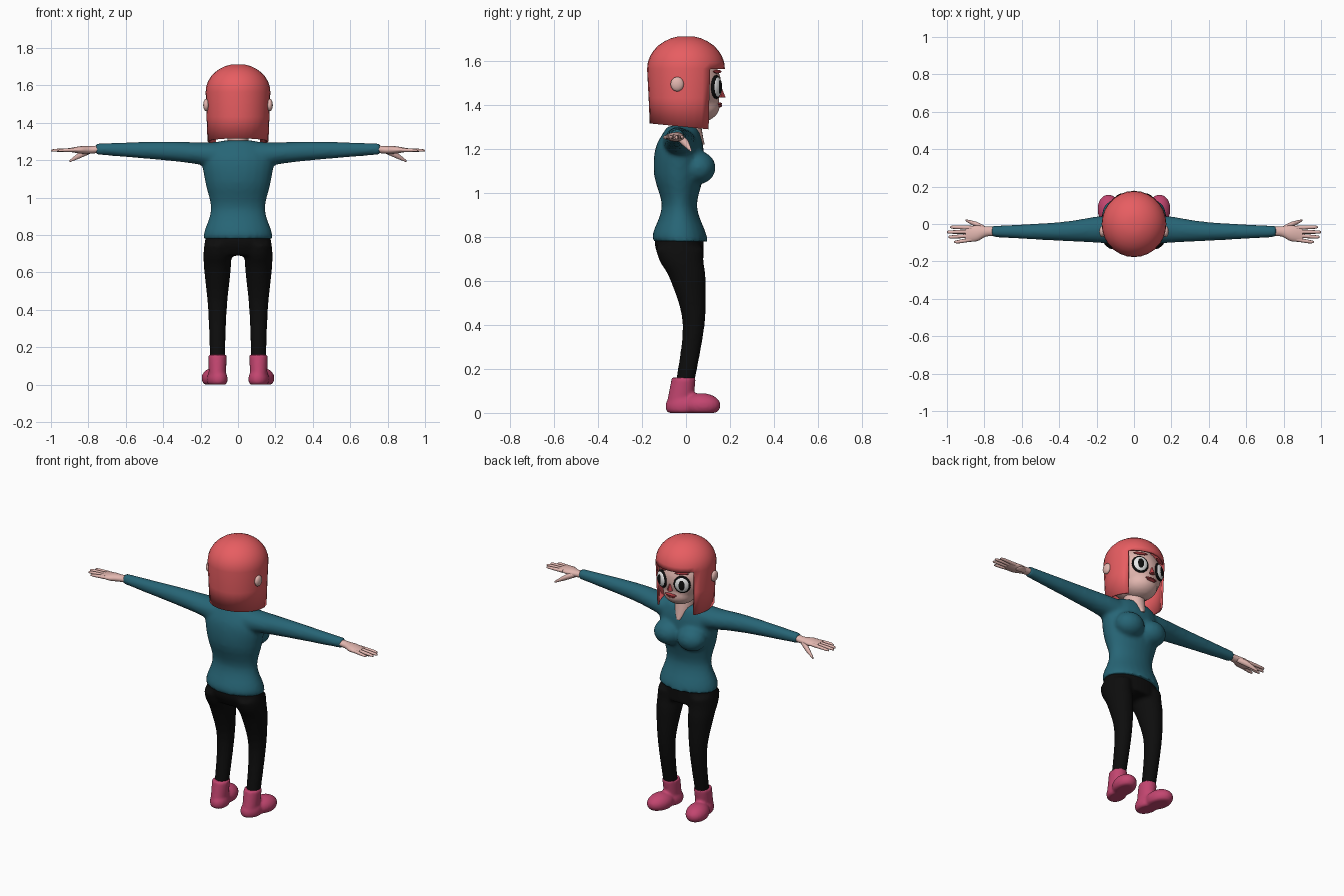
import bpy, bmesh, math
from mathutils import Matrix, Vector

if "Cube" in bpy.data.objects:
    bpy.data.objects.remove(bpy.data.objects["Cube"])

SIDES = (("left", 1), ("right", -1))


def material(name, red, green, blue):
    mat = bpy.data.materials.new(name)
    mat.use_nodes = True
    mat.diffuse_color = (red, green, blue, 1)
    shader = mat.node_tree.nodes["Principled BSDF"]
    shader.inputs["Base Color"].default_value = mat.diffuse_color
    return mat


coral = material("coral_hair", 0.8, 0.11, 0.12)
skin = material("pale_skin", 0.76, 0.47, 0.43)
teal = material("teal_knit", 0.02, 0.13, 0.18)
black = material("black", 0.004, 0.004, 0.004)
raspberry = material("raspberry", 0.54, 0.06, 0.16)
white = material("eye_white", 0.85, 0.85, 0.85)
dark_red = material("dark_red", 0.45, 0.05, 0.06)


def spline(rows, steps=4):
    """Fill in rows of numbers along a smooth curve through them."""
    points = [Vector(row) for row in rows]
    padded = [points[0], *points, points[-1]]
    filled = []
    for before, start, end, after in zip(padded, padded[1:], padded[2:], padded[3:]):
        for step in range(steps):
            t = step / steps
            bend_in, bend_out = (end - before) / 2, (after - start) / 2
            ease = t * t * (3 - 2 * t)
            filled.append(start.lerp(end, ease) + bend_in * t * (1 - t) ** 2
                          - bend_out * t * t * (1 - t))
    return filled + [points[-1]]


def loft(bm, rings, axis="z", sides=24):
    """Skin ellipses, each a centre and two radii, stacked along an axis."""
    loops = []
    for x, y, z, first, second in rings:
        loop = []
        for i in range(sides):
            angle = math.tau * i / sides
            u, v = first * math.cos(angle), second * math.sin(angle)
            offset = (u, v, 0) if axis == "z" else (0, u, v)
            loop.append(bm.verts.new(Vector((x, y, z)) + Vector(offset)))
        loops.append(loop)
    for low, high in zip(loops, loops[1:]):
        for i in range(sides):
            bm.faces.new((low[i - 1], low[i], high[i], high[i - 1]))
    bm.faces.new(loops[0])
    bm.faces.new(loops[-1])


def column(bm, rows, x=0):
    """Upright loft from rows of height, half width, back and front."""
    loft(bm, [(x, (back + front) / 2, height, half, (front - back) / 2)
              for height, half, back, front in spline(rows)])


def limb(bm, rows, side, sides=24):
    """Sideways loft from rows of centre and two radii, for one side."""
    loft(bm, [(side * x, y, z, wide, tall) for x, y, z, wide, tall in spline(rows)], "x", sides)


def blob(bm, place, size, yaw=0):
    matrix = Matrix.Translation(place) @ Matrix.Rotation(yaw, 4, "Z") @ Matrix.Diagonal((*size, 1))
    bmesh.ops.create_uvsphere(bm, u_segments=24, v_segments=14, radius=1, matrix=matrix)


def finish(bm, name, mat, fuse=0):
    bmesh.ops.recalc_face_normals(bm, faces=bm.faces)
    mesh = bpy.data.meshes.new(name)
    bm.to_mesh(mesh)
    bm.free()
    mesh.materials.append(mat)
    part = bpy.data.objects.new(name, mesh)
    bpy.context.collection.objects.link(part)
    bpy.ops.object.select_all(action="DESELECT")
    part.select_set(True)
    bpy.context.view_layer.objects.active = part
    bpy.ops.object.shade_smooth_by_angle(angle=math.radians(50))
    if fuse:
        # Merge overlapping volumes into one soft surface
        remesh = part.modifiers.new("fuse", "REMESH")
        remesh.mode, remesh.voxel_size, remesh.use_smooth_shade = "VOXEL", fuse, True
        soften = part.modifiers.new("soften", "SMOOTH")
        soften.factor, soften.iterations = 0.5, 4
    return part


# Sweater: torso, bust and sleeves fused
bm = bmesh.new()
column(bm, [(0.78, 0.185, -0.15, 0.1), (0.82, 0.18, -0.15, 0.09), (0.94, 0.145, -0.11, 0.05),
            (1.08, 0.175, -0.145, 0.08), (1.2, 0.19, -0.14, 0.08), (1.28, 0.15, -0.1, 0.06),
            (1.305, 0.08, -0.08, 0.04)])
for _, side in SIDES:
    blob(bm, (0.08 * side, 0.055, 1.115), (0.09, 0.08, 0.075))
    limb(bm, [(0.08, -0.03, 1.22, 0.08, 0.08), (0.2, -0.03, 1.235, 0.07, 0.06),
              (0.4, -0.04, 1.25, 0.05, 0.05), (0.76, -0.04, 1.26, 0.03, 0.03)], side)
finish(bm, "sweater", teal, fuse=0.012)

# Trousers: hips and legs fused
bm = bmesh.new()
column(bm, [(0.8, 0.17, -0.14, 0.08), (0.75, 0.18, -0.14, 0.08), (0.69, 0.165, -0.11, 0.08)])
for _, side in SIDES:
    column(bm, [(0.75, 0.07, -0.14, 0.08), (0.69, 0.075, -0.12, 0.08), (0.6, 0.07, -0.07, 0.09),
                (0.4, 0.05, -0.015, 0.085), (0.12, 0.04, -0.05, 0.035)], 0.11 * side)
finish(bm, "trousers", black, fuse=0.012)

# Boots: flat-soled foot turned outwards, with a leaning shaft
for name, side in SIDES:
    bm = bmesh.new()
    blob(bm, (0, -0.02, 0.03), (0.055, 0.075, 0.06))
    blob(bm, (0, 0.07, 0.035), (0.065, 0.09, 0.055))
    for vert in bm.verts:
        vert.co.z = max(vert.co.z, 0)
    bmesh.ops.rotate(bm, verts=bm.verts, matrix=Matrix.Rotation(-0.2 * side, 3, "Z"))
    bmesh.ops.translate(bm, verts=bm.verts, vec=(0.115 * side, 0, 0))
    column(bm, [(0.03, 0.045, -0.09, 0.03), (0.16, 0.05, -0.065, 0.045)], 0.11 * side)
    finish(bm, name + "_boot", raspberry, fuse=0.008)

# Hands: palm, four spread fingers and a drooping thumb
for name, side in SIDES:
    bm = bmesh.new()
    limb(bm, [(0.74, -0.04, 1.26, 0.025, 0.02), (0.79, -0.04, 1.255, 0.027, 0.02),
              (0.84, -0.05, 1.255, 0.042, 0.02), (0.9, -0.055, 1.255, 0.04, 0.01)], side)
    for finger in range(4):
        root, tip = -0.02 - 0.021 * finger, -0.017 - 0.026 * finger
        reach = 1 - 0.012 * (finger - 1.2) ** 2
        limb(bm, [(0.87, root, 1.255, 0.011, 0.011), (reach - 0.02, tip, 1.253, 0.009, 0.008),
                  (reach, tip, 1.25, 0.004, 0.004)], side, 10)
    limb(bm, [(0.79, -0.03, 1.25, 0.014, 0.016), (0.84, -0.005, 1.23, 0.016, 0.018),
              (0.9, 0.02, 1.195, 0.005, 0.006)], side, 10)
    finish(bm, name + "_hand", skin)

# Head: skull and jaw fused, above a neck that shows in the collar
bm = bmesh.new()
blob(bm, (0, 0.005, 1.49), (0.152, 0.157, 0.16))
blob(bm, (0, 0.055, 1.395), (0.1, 0.1, 0.075))
finish(bm, "head", skin, fuse=0.012)
bm = bmesh.new()
column(bm, [(1.22, 0.02, 0, 0.085), (1.27, 0.055, -0.06, 0.075), (1.4, 0.055, -0.06, 0.055)])
finish(bm, "neck", skin)

# Hair: bobbed shell with a dome, cut open below the fringe
FRINGE, HEM = 1.565, 1.3
bm = bmesh.new()
dome = [(i / 8) * math.pi / 2 for i in range(8)]
loft(bm, [(0, 0, HEM, 0.163, 0.165), (0, 0, (HEM + FRINGE) / 2, 0.168, 0.17)]
     + [(0, 0, FRINGE + 0.15 * math.sin(a), 0.173 * math.cos(a), 0.177 * math.cos(a))
        for a in dome], sides=28)
cut = []
for face in bm.faces:
    middle = face.calc_center_median()
    under_fringe = middle.z < FRINGE and middle.y > 0.11
    if under_fringe or abs(middle.z - HEM) < 0.01:
        cut.append(face)
bmesh.ops.delete(bm, geom=cut, context="FACES")
for vert in bm.verts:
    if vert.co.z < HEM + 0.01:
        vert.co.z -= vert.co.y / 10
hair = finish(bm, "hair", coral)
shell = hair.modifiers.new("thickness", "SOLIDIFY")
shell.thickness, shell.offset = 0.012, -1

# Ears, layered eyes and brows
TURN = 0.42
for name, side in SIDES:
    bm = bmesh.new()
    blob(bm, (0.17 * side, -0.04, 1.495), (0.016, 0.03, 0.033))
    finish(bm, name + "_ear", skin)
    outward = Vector((side * math.sin(TURN), math.cos(TURN), 0))
    socket = Vector((0.07 * side, 0.138, 1.482))
    for layer, mat, shift, size in (("eye_rim", black, 0, (0.05, 0.015, 0.054)),
                                    ("eye", white, 0, (0.044, 0.022, 0.048)),
                                    ("pupil", black, 0.014, (0.022, 0.01, 0.032))):
        bm = bmesh.new()
        blob(bm, socket + outward * shift, size, -TURN * side)
        finish(bm, f"{name}_{layer}", mat)
    bm = bmesh.new()
    blob(bm, (0.07 * side, 0.142, 1.552), (0.042, 0.01, 0.008), -TURN * side)
    finish(bm, name + "_brow", dark_red)

# Nose wedge and lips
bm = bmesh.new()
bmesh.ops.create_cone(bm, cap_ends=True, segments=4, radius1=0.02, radius2=0.004, depth=0.04,
                      matrix=Matrix.Translation((0, 0.16, 1.455)))
finish(bm, "nose", dark_red)
bm = bmesh.new()
for height, half in ((1.405, 0.04), (1.396, 0.03)):
    blob(bm, (0, 0.152, height), (half, 0.012, 0.007))
finish(bm, "mouth", dark_red)
